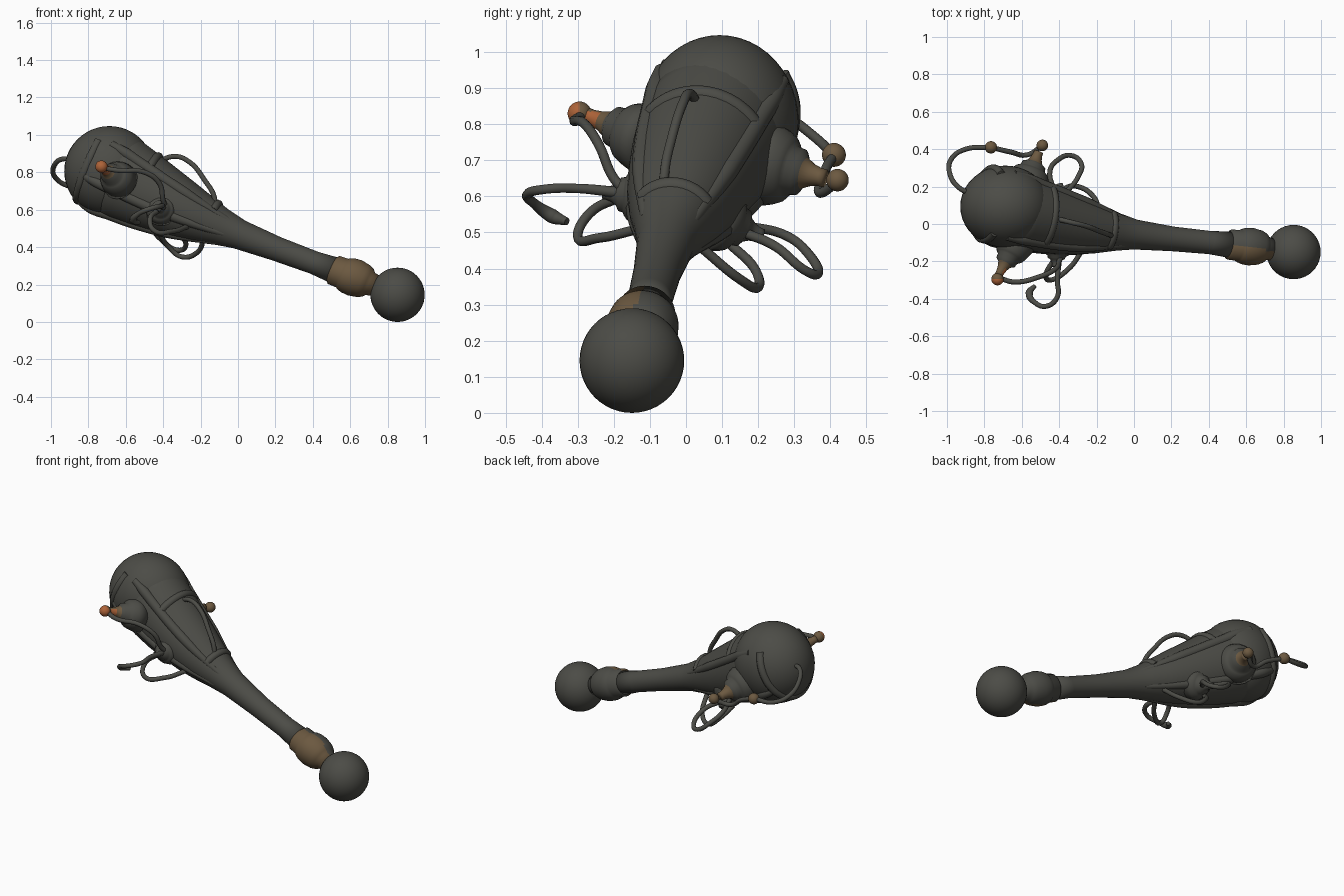
import bpy, bmesh, math
from mathutils import Vector as V

if "Cube" in bpy.data.objects:
    bpy.data.objects.remove(bpy.data.objects["Cube"])

def mat(name, c):
    m = bpy.data.materials.new(name)
    m.diffuse_color = (*c, 1)
    m.use_nodes = True
    m.node_tree.nodes["Principled BSDF"].inputs["Base Color"].default_value = m.diffuse_color
    return m
GREY = mat("dark_grey", (0.072, 0.072, 0.062))
BROWN = mat("brown", (0.15, 0.10, 0.052))
ORANGE = mat("orange", (0.42, 0.125, 0.04))

# club axis with a slight sag, running from pommel to head
A, B = V((0.853, -0.15, 0.145)), V((-0.688, 0.093, 0.806))
L = (B - A).length
AX = (B - A).normalized()
FRONT = V((0, 0, 1)).cross(AX).normalized()
UP = AX.cross(FRONT)
if UP.z < 0:
    UP = -UP

def centre(s):
    u = min(max(s / L, 0), 1)
    k = 0.042 * math.sin(math.pi * u ** 1.5)
    return A + AX * s + V((0, -k, -k))

def on_axis(s, deg, r):
    # the head end is a little narrower from front to back
    a = math.radians(deg)
    k = 1 - 0.09 * min(max((s - 1.2) / .4, 0), 1)
    return centre(s) + (UP * math.cos(a) + FRONT * math.sin(a) * k) * r

BODY = [(.36, .072), (.49, .062), (.71, .066), (.93, .08), (1.04, .102), (1.15, .132),
        (1.26, .16), (1.37, .184), (1.48, .206), (1.59, .224), (1.70, .231)]
COLLAR = [(.11, .055), (.16, .064), (.175, .08), (.20, .092), (.25, .101), (.29, .098),
          (.315, .09), (.325, .083), (.375, .081), (.39, .064)]

def radius(s):
    r = 0
    for (s0, r0), (s1, r1) in zip(BODY, BODY[1:]):
        if s0 <= s <= s1:
            r = r0 + (r1 - r0) * (s - s0) / (s1 - s0)
    return max(r, math.sqrt(max(0, 0.241 ** 2 - (s - L) ** 2)))

def finish(name, bm, mats, rule=None):
    bmesh.ops.recalc_face_normals(bm, faces=bm.faces)
    for f in bm.faces:
        f.smooth = True
        if rule:
            f.material_index = rule(f)
    me = bpy.data.meshes.new(name)
    bm.to_mesh(me)
    bm.free()
    for m in mats:
        me.materials.append(m)
    ob = bpy.data.objects.new(name, me)
    bpy.context.collection.objects.link(ob)
    return ob

def rings(name, loops, mats=(GREY,), rule=None):
    bm = bmesh.new()
    vs = [[bm.verts.new(p) for p in lp] for lp in loops]
    n = len(vs[0])
    for a, b in zip(vs, vs[1:]):
        for i in range(n):
            bm.faces.new((a[i], a[(i + 1) % n], b[(i + 1) % n], b[i]))
    bm.faces.new(vs[0])
    bm.faces.new(vs[-1])
    return finish(name, bm, mats, rule)

def ball(name, c, r, mats=(GREY,), rule=None, depth=1):
    bm = bmesh.new()
    bmesh.ops.create_uvsphere(bm, u_segments=40, v_segments=24, radius=r)
    bmesh.ops.scale(bm, verts=bm.verts, vec=V((1, depth, 1)))
    bmesh.ops.translate(bm, verts=bm.verts, vec=V(c))
    return finish(name, bm, mats, rule)

def tube(name, pts, r=0.0135, radii=None):
    cu = bpy.data.curves.new(name, 'CURVE')
    cu.dimensions = '3D'
    cu.bevel_depth = r
    cu.bevel_resolution = 3
    cu.resolution_u = 8
    cu.use_fill_caps = True
    sp = cu.splines.new('BEZIER')
    sp.bezier_points.add(len(pts) - 1)
    for i, (bp, p) in enumerate(zip(sp.bezier_points, pts)):
        bp.co = p
        bp.handle_left_type = bp.handle_right_type = 'AUTO'
        bp.radius = radii[i] if radii else 1
    cu.materials.append(GREY)
    ob = bpy.data.objects.new(name, cu)
    bpy.context.collection.objects.link(ob)
    bpy.ops.object.select_all(action='DESELECT')
    ob.select_set(True)
    bpy.context.view_layer.objects.active = ob
    bpy.ops.object.convert(target='MESH')

def horn(name, p0, p1, scale, mats=(GREY, BROWN)):
    # stepped cone, brown near its end; a third colour goes on the outward side
    p0, p1 = V(p0), V(p1)
    d = p1 - p0
    q = d.to_track_quat('Z', 'Y')
    prof = [(0, .115), (.25, .1), (.36, .09), (.42, .078), (.46, .066), (.58, .062),
            (.65, .042), (.78, .03), (.92, .024), (1, .024)]
    loops = [[p0 + d * t + q @ V((math.cos(a), math.sin(a), 0)) * r * scale
              for a in [2 * math.pi * i / 24 for i in range(24)]] for t, r in prof]

    def rule(f):
        t = (f.calc_center_median() - p0).dot(d) / d.length_squared
        if t < .66:
            return 0
        return 2 if len(mats) > 2 and t > .78 and f.normal.y < -.1 else 1
    rings(name, loops, mats, rule)

# main club
N = 40
ANG = [360 * i / N for i in range(N)]
ball("pommel", A, 0.145)
ball("head", B, 0.241, depth=.91)
rings("shaft", [[on_axis(s, a, r) for a in ANG] for s, r in BODY])
rings("collar", [[on_axis(s, a, r) for a in ANG] for s, r in COLLAR], (GREY, BROWN),
      lambda f: int((f.calc_center_median() - centre(.25)).dot(FRONT) > 0.005))

# soft raised ribs and bands over the body
RIBS = [(50, 1.72), (108, 1.80), (165, 1.80), (230, 1.80), (300, 1.72)]
for i, (a, end) in enumerate(RIBS):
    ss = [1.0 + (end - 1.0) * k / 8 for k in range(9)]
    tube(f"rib_{i}", [on_axis(s, a, radius(s) - .016) for s in ss], 0.03,
         [.55 + .45 * min(1, k / 3) for k in range(8)] + [.75])

def band(name, s, a0, a1):
    tube(name, [on_axis(s, a0 + (a1 - a0) * k / 12, radius(s) - .013) for k in range(13)], 0.024)
band("top_band", 1.49, -60, 50)
band("lower_band", 1.79, 50, 300)
band("panel_foot", 1.10, -60, 50)

# horns and their end balls
horn("front_horn", (-.63, -.10, .755), (-.725, -.275, .825), .9, (GREY, BROWN, ORANGE))
ball("front_horn_ball", (-.73, -.295, .83), .033, (BROWN, ORANGE),
     lambda f: int(f.calc_center_median().y < -.295))
horn("front_low_horn", (-.41, -.12, .6), (-.42, -.23, .61), .75, (GREY, GREY))
horn("back_horn", (-.57, .22, .69), (-.51, .385, .65), 1.05)
ball("back_horn_ball", (-.49, .42, .645), .031, (BROWN,))
ball("back_tendril_ball", (-.765, .41, .715), .033, (BROWN,))
horn("back_low_horn", (-.37, .09, .54), (-.40, .21, .49), .85, (GREY, GREY))

# tendrils
tube("front_tendril", [(-.73, -.285, .825), (-.64, -.31, .81), (-.5, -.28, .8), (-.42, -.24, .74),
                       (-.40, -.2, .65), (-.38, -.15, .6)])
tube("front_loop", [(-.4, -.18, .61), (-.41, -.3, .622), (-.41, -.39, .62), (-.47, -.44, .605),
                    (-.53, -.42, .58), (-.56, -.37, .545), (-.53, -.33, .53)],
     radii=[1.2, 1, 1, 1, 1, 1.5, .8])
tube("front_low_loop", [(-.42, -.18, .6), (-.47, -.27, .55), (-.45, -.3, .49), (-.35, -.24, .485),
                        (-.27, -.13, .51)])
tube("top_loop", [(-.45, .04, .8), (-.42, .03, .85), (-.34, .01, .885), (-.26, -.01, .855),
                  (-.18, -.04, .76), (-.125, -.06, .66), (-.13, -.06, .57)])
tube("head_loop", [(-.85, .16, .85), (-.93, .19, .872), (-.985, .27, .83), (-.975, .35, .77),
                   (-.9, .4, .725), (-.765, .41, .715)])
tube("back_tendril", [(-.765, .41, .715), (-.66, .385, .67), (-.57, .37, .61), (-.49, .42, .64)])
tube("back_loop", [(-.42, .16, .52), (-.45, .28, .49), (-.41, .34, .44), (-.33, .365, .385),
                   (-.285, .33, .395), (-.30, .25, .46), (-.37, .16, .5)])
tube("under_loop", [(-.42, .12, .47), (-.37, .19, .4), (-.30, .2, .348), (-.22, .15, .37),
                    (-.18, .04, .46)])
